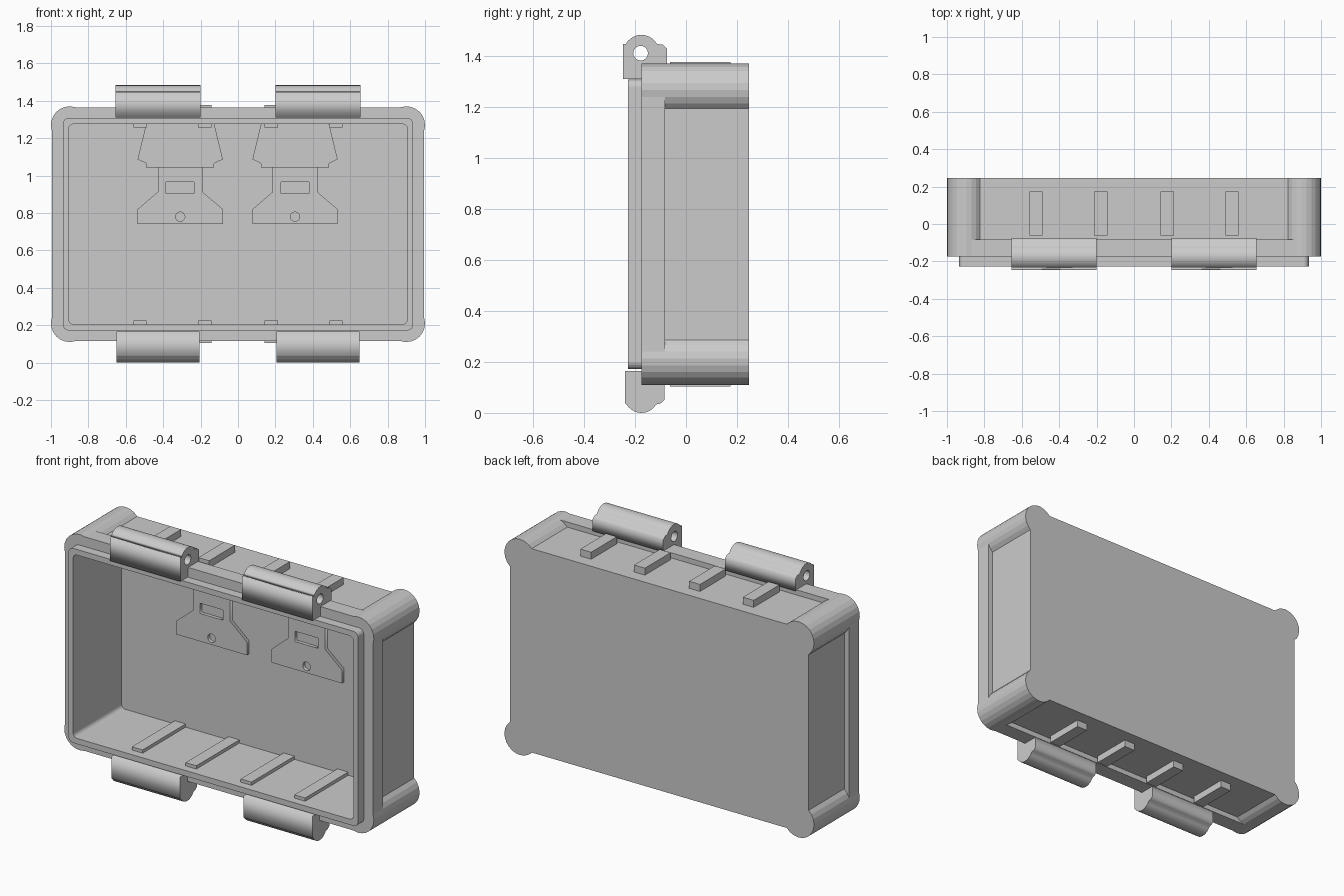
import bpy, bmesh
from math import cos, sin, acos, pi
from mathutils import Matrix

if "Cube" in bpy.data.objects:
    bpy.data.objects.remove(bpy.data.objects["Cube"])

ZC = 0.74  # mid height of the case


def mesh_object(name, bm):
    bmesh.ops.recalc_face_normals(bm, faces=bm.faces)
    me = bpy.data.meshes.new(name)
    bm.to_mesh(me)
    bm.free()
    ob = bpy.data.objects.new(name, me)
    bpy.context.collection.objects.link(ob)
    return ob


def box(name, x0, x1, y0, y1, z0, z1):
    bm = bmesh.new()
    bmesh.ops.create_cube(bm, size=1, matrix=Matrix.Translation(
        ((x0 + x1) / 2, (y0 + y1) / 2, (z0 + z1) / 2)) @ Matrix.Diagonal((x1 - x0, y1 - y0, z1 - z0, 1)))
    return mesh_object(name, bm)


def arc(cx, cy, r, a0, a1, n):
    return [(cx + r * cos(a0 + (a1 - a0) * i / n), cy + r * sin(a0 + (a1 - a0) * i / n)) for i in range(n + 1)]


def extrude(name, loops, lo, hi, axis):
    """Extrude a 2D outline (later loops are holes) along x or y."""
    cu = bpy.data.curves.new(name, 'CURVE')
    cu.dimensions = '2D'
    cu.fill_mode = 'BOTH'
    cu.extrude = (hi - lo) / 2
    for pts in loops:
        sp = cu.splines.new('POLY')
        sp.points.add(len(pts) - 1)
        for p, (a, b) in zip(sp.points, pts):
            p.co = (a, b, 0, 1)
        sp.use_cyclic_u = True
    ob = bpy.data.objects.new(name, cu)
    bpy.context.collection.objects.link(ob)
    mid = (lo + hi) / 2
    if axis == 'x':
        ob.matrix_world = Matrix(((0, 0, 1, mid), (1, 0, 0, 0), (0, 1, 0, 0), (0, 0, 0, 1)))
    else:
        ob.matrix_world = Matrix(((1, 0, 0, 0), (0, 0, -1, mid), (0, 1, 0, 0), (0, 0, 0, 1)))
    bpy.ops.object.select_all(action='DESELECT')
    bpy.context.view_layer.objects.active = ob
    ob.select_set(True)
    bpy.ops.object.convert(target='MESH')
    return bpy.context.object


# Case: one loft of outlines from the back, around the rim, into the cavity
OVER = acos(0.65)  # how far the round corner posts wrap past a quarter turn


def outline(hx, hz, r, d):
    """Rounded rectangle whose sides sit d inside the corner posts."""
    n, quarter = 12, []
    for i in range(n + 1):
        a = -OVER + (pi / 2 + 2 * OVER) * i / n
        if d == 0:
            a = min(max(a, 0), pi / 2)
        u, v = r * cos(a), r * sin(a)
        if a < 0:
            u = max(u, r - d)
        if a > pi / 2:
            v = max(v, r - d)
        quarter.append((hx - r + u, hz - r + v))
    mir = quarter[::-1]
    return (quarter + [(-x, z) for x, z in mir] + [(-x, -z) for x, z in quarter] + [(x, -z) for x, z in mir])


post = outline(1, 0.63, 0.1, 0.035)
rim = outline(1, 0.63, 0.1, 0.005)
lip = outline(0.935, 0.568, 0.03, 0)
cavity = outline(0.905, 0.535, 0.025, 0)
bm = bmesh.new()
rings = []
for pts, y in ((post, 0.247), (post, -0.082), (rim, -0.082), (rim, -0.175),
               (lip, -0.175), (lip, -0.228), (cavity, -0.228), (cavity, 0.217)):
    rings.append([bm.verts.new((x, y, ZC + z)) for x, z in pts])
N = len(post)
for a, b in zip(rings, rings[1:]):
    for i in range(N):
        bm.faces.new((a[i], a[(i + 1) % N], b[(i + 1) % N], b[i]))
bm.faces.new(rings[0])
bm.faces.new(rings[-1])
bmesh.ops.remove_doubles(bm, verts=bm.verts, dist=1e-5)
mesh_object("case", bm)

# Ribs outside and inside, on top and bottom
for x in (-0.525, -0.178, 0.178, 0.525):
    x0, x1 = x - 0.035, x + 0.035
    box("outer_rib_top", x0, x1, -0.062, 0.175, 1.33, 1.376)
    box("outer_rib_bottom", x0, x1, -0.062, 0.175, 0.104, 0.15)
    box("inner_rib_top", x0, x1, -0.18, 0.218, 1.257, 1.28)
    box("inner_rib_bottom", x0, x1, -0.18, 0.218, 0.2, 0.224)

# Hinge knuckles (top) and latch catches (bottom)
hinge = ([(-0.247, 1.31), (-0.247, 1.448), (-0.235, 1.448)]
         + arc(-0.175, 1.413, 0.07, pi * 0.84, pi * 0.16, 10)
         + [(-0.092, 1.445), (-0.075, 1.43), (-0.075, 1.36), (-0.175, 1.36), (-0.175, 1.31)])
hole = arc(-0.178, 1.411, 0.029, 0, 2 * pi * 15 / 16, 15)
catch = ([(-0.24, 0.165), (-0.24, 0.037)]
         + arc(-0.175, 0.067, 0.067, pi * 1.17, pi * 1.83, 10)
         + [(-0.1, 0.037), (-0.085, 0.05), (-0.085, 0.12), (-0.175, 0.12), (-0.175, 0.165)])
for s in (-1, 1):
    lo, hi = sorted((s * 0.2, s * 0.655))
    extrude("hinge_knuckle", [hinge, hole], lo, hi, 'x')
    extrude("latch_catch", [catch], lo + 0.005, hi - 0.005, 'x')

# Two flat brackets on the inside of the back wall
for cx in (-0.309, 0.305):
    def sym(half):
        return [(cx + x, z) for x, z in half] + [(cx - x, z) for x, z in half[::-1]]
    window = sym([(0.075, 0.905), (0.075, 0.965)])
    pin = arc(cx, 0.78, 0.025, 0, 2 * pi * 15 / 16, 15)
    extrude("bracket_plate", [sym([(0.12, 1.045), (0.12, 0.912), (0.228, 0.82), (0.228, 0.742)]), window, pin],
            0.197, 0.218, 'y')
    extrude("bracket_bar", [sym([(0.182, 1.066), (0.182, 1.043)])], 0.185, 0.218, 'y')
    extrude("bracket_head", [sym([(0.182, 1.276), (0.228, 1.087), (0.182, 1.065)])], 0.18, 0.218, 'y')
